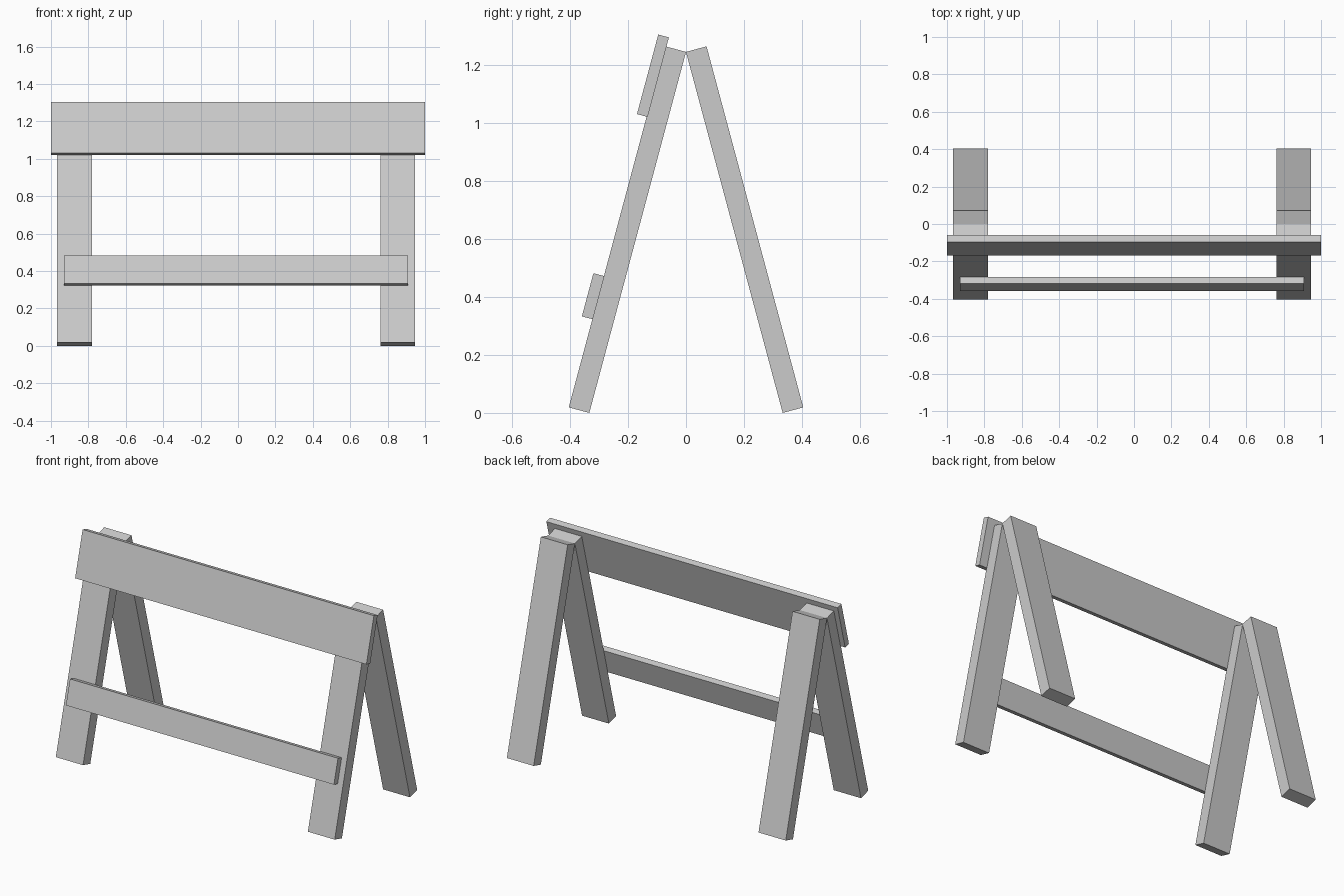
import bpy, bmesh
from math import sin, cos, radians
from mathutils import Vector

if "Cube" in bpy.data.objects:
    bpy.data.objects.remove(bpy.data.objects["Cube"])

TILT = radians(15)
FOOT = Vector((0, -0.3335, 0))                  # inner foot edge of the front legs
UP = Vector((0, sin(TILT), cos(TILT)))          # along the leg
OUT = Vector((0, -cos(TILT), sin(TILT)))        # away from the leg's inner face


def plank(name, x0, x1, u0, u1, n0, n1, side=1):
    """Tilted box: x range, range along the leg, range outward; side=-1 is the back."""
    bm = bmesh.new()
    bmesh.ops.create_cube(bm, size=1)
    for v in bm.verts:
        fx, fn, fu = v.co + Vector((0.5, 0.5, 0.5))
        p = FOOT + UP * (u0 + (u1 - u0) * fu) + OUT * (n0 + (n1 - n0) * fn)
        v.co = (x0 + (x1 - x0) * fx, p.y * side, p.z)
    bmesh.ops.recalc_face_normals(bm, faces=bm.faces)
    mesh = bpy.data.meshes.new(name)
    bm.to_mesh(mesh)
    bm.free()
    bpy.context.collection.objects.link(bpy.data.objects.new(name, mesh))


# Two A-shaped pairs of legs
for end, x0, x1 in (("left", -0.968, -0.781), ("right", 0.763, 0.947)):
    plank(f"front_leg_{end}", x0, x1, 0, 1.289, 0, 0.0735)
    plank(f"back_leg_{end}", x0, x1, 0, 1.289, 0, 0.0735, -1)

# Boards across the front legs
plank("top_board", -1, 1, 1.038, 1.322, 0.070, 0.108)
plank("lower_rail", -0.93, 0.91, 0.315, 0.469, 0.073, 0.111)
